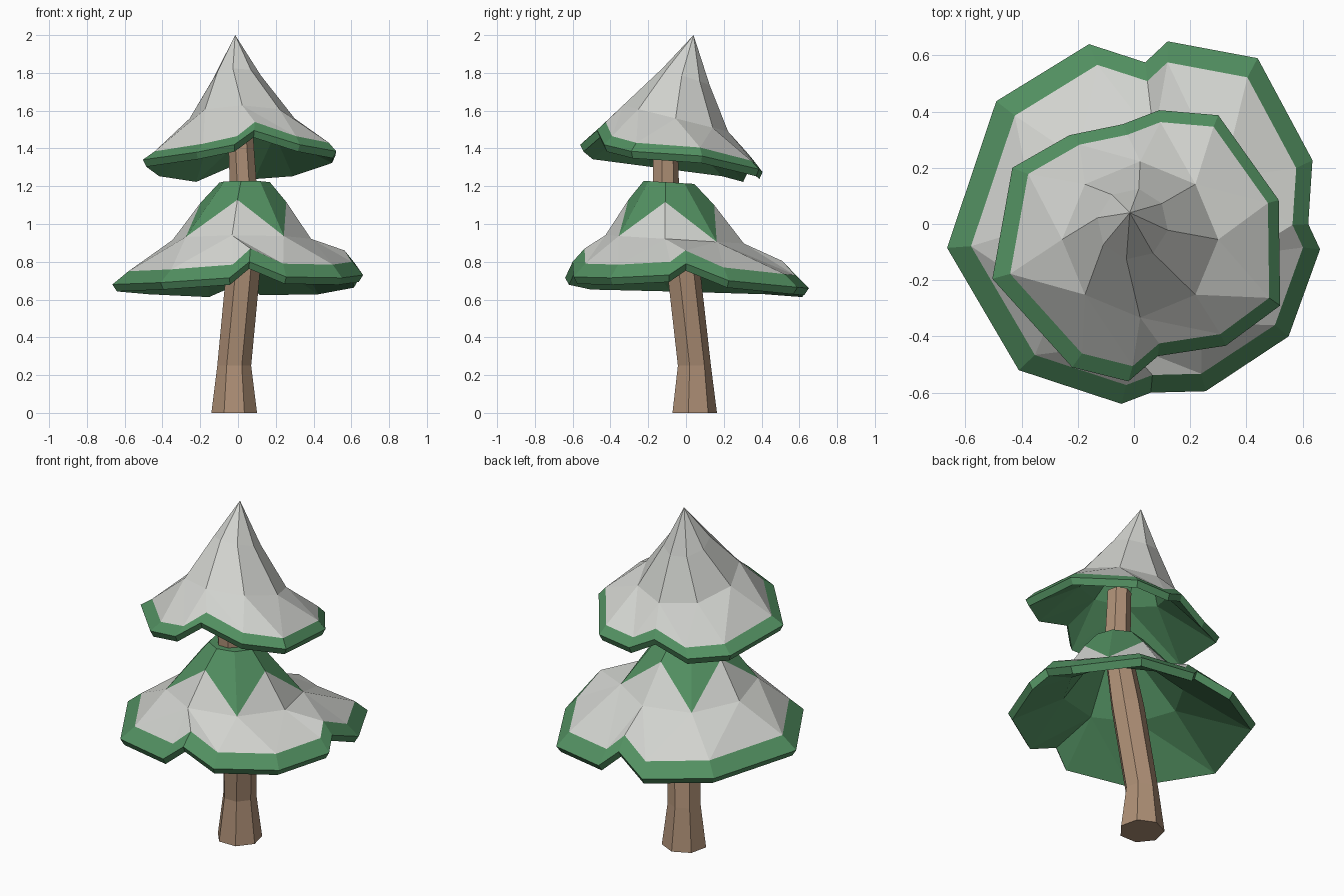
import bpy, bmesh, math
from mathutils import Vector

if "Cube" in bpy.data.objects:
    bpy.data.objects.remove(bpy.data.objects["Cube"])

TAU = 2 * math.pi


def material(name, rgb):
    m = bpy.data.materials.new(name)
    m.diffuse_color = (*rgb, 1)
    m.use_nodes = True
    m.node_tree.nodes["Principled BSDF"].inputs["Base Color"].default_value = m.diffuse_color
    return m


SNOW = material("snow", (0.64, 0.65, 0.62))
GREEN = material("needle green", (0.085, 0.28, 0.12))
BARK = material("bark brown", (0.42, 0.275, 0.18))


def ring(cx, cy, r, z, tilt=0.0, turn=0.0, n=8):
    """Loop of n points; height changes by tilt per unit of y."""
    pts = []
    for i in range(n):
        a = TAU * i / n + math.radians(turn)
        x, y = cx + r * math.cos(a), cy + r * math.sin(a)
        pts.append((x, y, z + tilt * y))
    return pts


def shrink(pts, c, s, dz):
    return [(c[0] + (x - c[0]) * s, c[1] + (y - c[1]) * s, z + dz) for x, y, z in pts]


class Builder:
    def __init__(self, mats):
        self.bm, self.mats = bmesh.new(), mats

    def loop(self, pts):
        return [self.bm.verts.new(p) for p in pts]

    def face(self, verts, mat=0):
        self.bm.faces.new(verts).material_index = mat

    def quads(self, a, b, mat=0):
        n = len(a)
        for i in range(n):
            j = (i + 1) % n
            self.face((a[i], a[j], b[j], b[i]), mat)

    def fan(self, a, tip, mat=0):
        v = self.bm.verts.new(tip)
        for i in range(len(a)):
            self.face((a[i], a[(i + 1) % len(a)], v), mat)

    def zip(self, a, b, c, mat=0):
        """Join two loops with different point counts, walking by angle."""
        def walk(l):
            key = lambda v: math.atan2(v.co.y - c[1], v.co.x - c[0]) % TAU
            l = sorted(l, key=key)
            ang = [key(v) for v in l]
            return l + [l[0]], ang + [ang[0] + TAU]
        (la, aa), (lb, ab) = walk(a), walk(b)
        i = j = 0
        while i < len(a) or j < len(b):
            if j == len(b) or (i < len(a) and aa[i + 1] <= ab[j + 1]):
                self.face((la[i], la[i + 1], lb[j]), mat)
                i += 1
            else:
                self.face((la[i], lb[j + 1], lb[j]), mat)
                j += 1

    def finish(self, name):
        bmesh.ops.recalc_face_normals(self.bm, faces=self.bm.faces[:])
        me = bpy.data.meshes.new(name)
        self.bm.to_mesh(me)
        self.bm.free()
        for m in self.mats:
            me.materials.append(m)
        ob = bpy.data.objects.new(name, me)
        bpy.context.collection.objects.link(ob)
        return ob


def skirt(b, rim_pts, c, inset, scale, rise, inner, throat, tip):
    """Green hem, rim thickness and hollow underside; returns the snow edge loop."""
    rim = b.loop(rim_pts)
    hem = b.loop(shrink(rim_pts, inset, scale, rise))
    low = b.loop(shrink(rim_pts, c, 0.965, -0.037))
    b.quads(rim, hem, 1)
    b.quads(low, rim, 1)
    core, neck = b.loop(inner), b.loop(throat)
    b.zip(low, core, c, 1)
    b.quads(core, neck, 1)
    b.fan(neck, tip, 1)
    return hem


# trunk: bent, tapering, seven sides
b = Builder([BARK])
levels = [(-.02, .04, .124, 0), (-.02, .04, .092, .25), (.03, -.02, .092, .78),
          (.028, -.11, .073, 1.2), (.01, -.115, .067, 1.54)]
loops = [b.loop(ring(x, y, r, z, turn=-64.3, n=7)) for x, y, r, z in levels]
for lo, hi in zip(loops, loops[1:]):
    b.quads(lo, hi)
b.face(loops[0][::-1])
b.face(loops[-1])
b.finish("trunk")

# lower branches: notched hem, zigzag snow line below a green collar
b = Builder([SNOW, GREEN])
rim = [(.635, .227, .70), (.44, .59, .665), (.12, .65, .66), (.04, .575, .735),
       (-.16, .64, .65), (-.49, .437, .665), (-.665, -.085, .68), (-.41, -.52, .69),
       (-.045, -.64, .715), (.06, -.60, .80), (.255, -.595, .72), (.55, -.40, .715),
       (.662, -.09, .73), (.62, 0, .79)]
c = (.02, -.05)
hem = skirt(b, rim, c, (.11, -.03), .89, .07, ring(.025, -.06, .33, .875, -.06, -8),
            ring(.035, -.09, .11, 1.15, 0, -8), (.03, -.09, 1.18))
mid = b.loop(ring(.02, -.06, .37, .915, -.06, -8))
top = b.loop(ring(.035, -.09, .135, 1.215, -.06, -8))
b.zip(hem, mid, c, 0)
for i in range(0, 8, 2):
    peak = b.bm.verts.new(top[i].co.lerp(mid[i].co, .4) + Vector((0, 0, .015)))
    for k in (i - 1, (i + 1) % 8):
        b.face((mid[k], mid[i], peak), 0)
        b.face((mid[k], peak, top[i], top[k]), 1)
b.face(top, 1)
b.finish("lower_branches")

# upper branches: tilted snowy cone with notched hem
b = Builder([SNOW, GREEN])
rim = [(.515, .085, 1.36), (.30, .387, 1.29), (.09, .405, 1.275), (-.04, .355, 1.34),
       (-.23, .316, 1.26), (-.433, .20, 1.29), (-.504, -.195, 1.34), (-.22, -.51, 1.38),
       (-.02, -.56, 1.42), (.085, -.47, 1.495), (.327, -.433, 1.42), (.52, -.29, 1.385)]
c = (.02, -.06)
hem = skirt(b, rim, c, (.13, -.02), .90, .045, ring(.025, -.06, .24, 1.50, -.25),
            ring(-.005, -.01, .095, 1.74, -.35, -10), (-.015, .03, 1.9))
waist = b.loop(ring(.022, -.055, .278, 1.545, -.25))
neck = b.loop(ring(-.005, 0, .127, 1.78, -.35, -10))
b.zip(hem, waist, c, 0)
b.quads(waist, neck, 0)
b.fan(neck, (-.015, .04, 2.0), 0)
b.finish("upper_branches")
